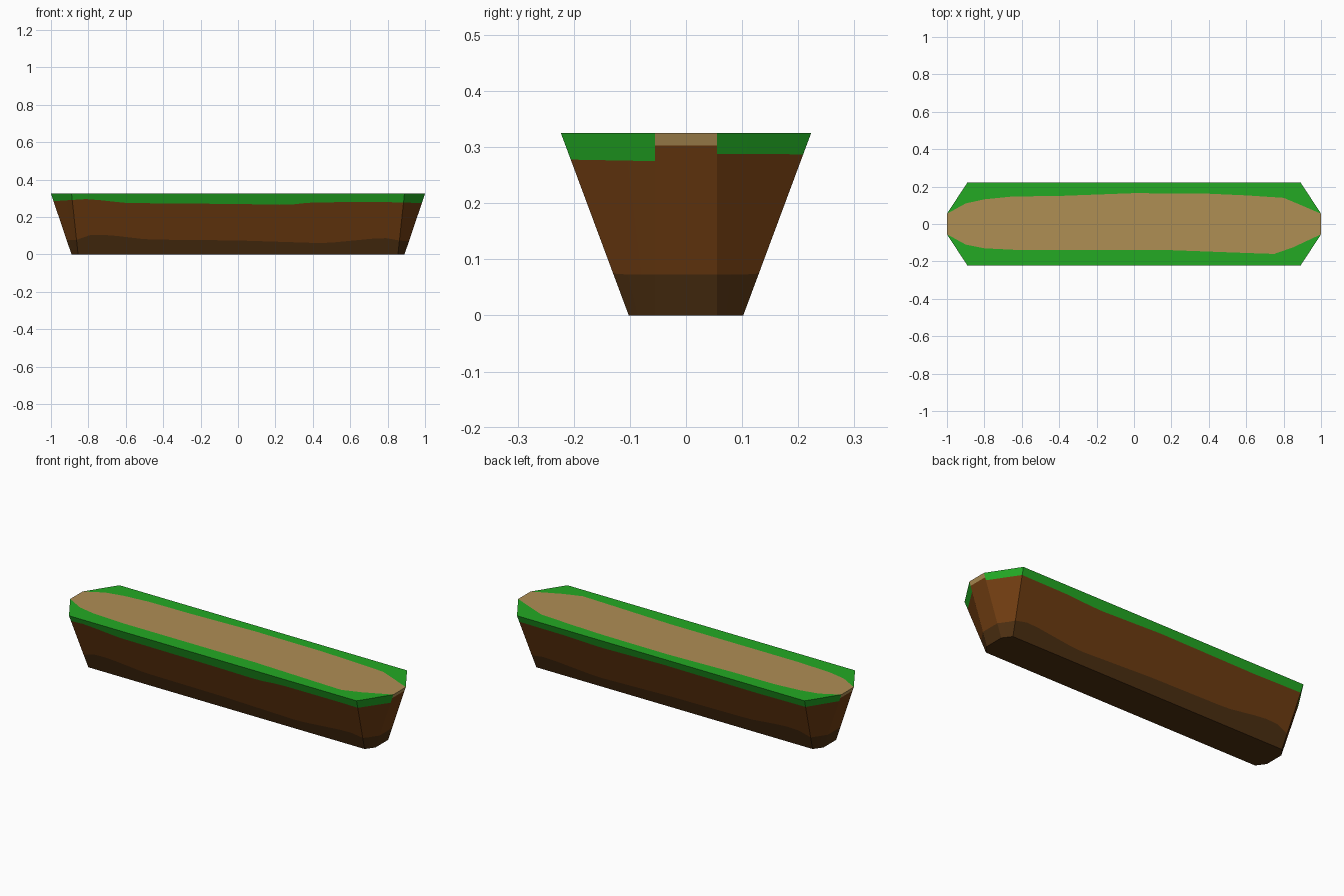
import bpy, bmesh
from mathutils import Vector

if "Cube" in bpy.data.objects:
    bpy.data.objects.remove(bpy.data.objects["Cube"])

H = 0.325


def lin(c):
    c /= 255
    return c / 12.92 if c <= 0.04045 else ((c + 0.055) / 1.055) ** 2.4


def material(name, rgb):
    m = bpy.data.materials.new(name)
    m.diffuse_color = (*[lin(c) for c in rgb], 1)
    m.use_nodes = True
    m.node_tree.nodes["Principled BSDF"].inputs["Base Color"].default_value = m.diffuse_color
    return m


mats = [material("grass_green", (35, 170, 36)), material("path_tan", (175, 142, 84)),
        material("earth_brown", (112, 61, 17)), material("dark_earth", (77, 47, 17))]
GRASS, PATH, EARTH, DARK = range(4)


def curve(points):
    """Piecewise linear function through (x, value) points."""
    def f(x):
        if x <= points[0][0]:
            return points[0][1]
        for (x0, v0), (x1, v1) in zip(points, points[1:]):
            if x <= x1:
                return v0 + (v1 - v0) * (x - x0) / (x1 - x0)
        return points[-1][1]
    return f


# Uneven borders between the layers, by x
grass_front = curve([(-1, .285), (-.8, .297), (-.6, .275), (0, .27), (.27, .265), (.4, .279), (.8, .28), (1, .275)])
grass_back = curve([(-1, .285), (-.6, .28), (0, .285), (.4, .275), (.6, .285), (1, .288)])
dark_top = curve([(-.89, .078), (-.8, .108), (-.7, .103), (-.5, .08), (0, .075), (.48, .06), (.8, .09), (.9, .073)])
path_back = curve([(-1, .055), (-.9, .11), (-.8, .132), (-.65, .147), (-.4, .15), (0, .165), (.4, .162),
                   (.6, .153), (.8, .14), (.9, .098), (1, .055)])
path_front = curve([(-1, -.055), (-.9, -.11), (-.8, -.13), (-.6, -.14), (.2, -.14), (.6, -.155),
                    (.75, -.16), (.85, -.125), (1, -.055)])
outline = curve([(-1, .055), (-.89, .223), (.89, .223), (1, .055)])

bm = bmesh.new()


def quad(points, mat):
    pts = [p for i, p in enumerate(points) if (p - points[i - 1]).length > 1e-5]
    if len(pts) > 2:
        bm.faces.new([bm.verts.new(p) for p in pts]).material_index = mat


# Octagon corners, counter-clockwise, at the wide top and narrow base
def octagon(ex, ey, sx, sy):
    return [(-sx, -sy), (sx, -sy), (ex, -ey), (ex, ey), (sx, sy), (-sx, sy), (-ex, ey), (-ex, -ey)]


top = [Vector((x, y, H)) for x, y in octagon(1, .055, .89, .223)]
base = [Vector((x, y, 0)) for x, y in octagon(.89, .055, .855, .102)]

# Sloping sides: dark base, brown earth, then a grass or path rim
for i in range(8):
    j = (i + 1) % 8
    is_end = i in (2, 6)
    n = 24 if i in (0, 4) else 3

    def column(t):
        a, b = base[i].lerp(base[j], t), top[i].lerp(top[j], t)
        rim = .303 if is_end else (grass_front if b.y < 0 else grass_back)(b.x)
        return [a.lerp(b, z / H) for z in (0, dark_top(b.x), rim, H)]

    for k in range(n):
        p, q = column(k / n), column((k + 1) / n)
        for lvl, mat in enumerate((DARK, EARTH, PATH if is_end else GRASS)):
            quad([p[lvl], q[lvl], q[lvl + 1], p[lvl + 1]], mat)

# Flat top: worn path between two grass borders
xs = sorted([-1 + .05 * k for k in range(41)] + [-.89, .89])
for x0, x1 in zip(xs, xs[1:]):
    rows = [[Vector((x, y, H)) for y in (-outline(x), path_front(x), path_back(x), outline(x))] for x in (x0, x1)]
    for r, mat in enumerate((GRASS, PATH, GRASS)):
        quad([rows[0][r], rows[1][r], rows[1][r + 1], rows[0][r + 1]], mat)

# Underside
bm.faces.new([bm.verts.new(p) for p in reversed(base)]).material_index = DARK

bmesh.ops.remove_doubles(bm, verts=bm.verts, dist=1e-5)
mesh = bpy.data.meshes.new("ground_strip")
bm.to_mesh(mesh)
bm.free()
for m in mats:
    mesh.materials.append(m)
bpy.context.collection.objects.link(bpy.data.objects.new("ground_strip", mesh))
